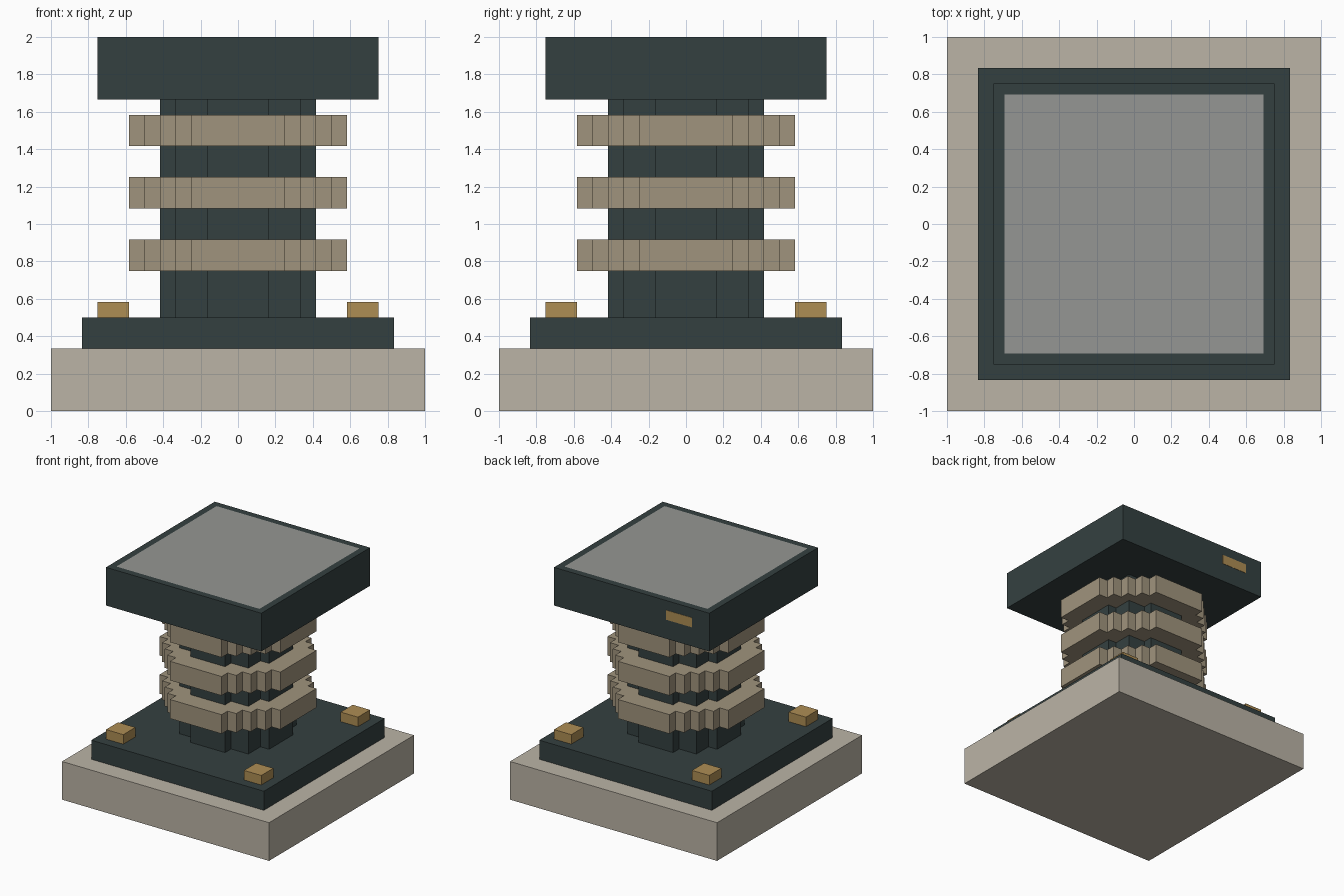
import bpy, bmesh

if "Cube" in bpy.data.objects:
    bpy.data.objects.remove(bpy.data.objects["Cube"])

U = 1 / 12  # block size: the model is 24 blocks wide


def material(name, hex_code):
    def lin(c):
        return c / 12.92 if c <= 0.04045 else ((c + 0.055) / 1.055) ** 2.4
    m = bpy.data.materials.new(name)
    m.diffuse_color = [lin(int(hex_code[i:i + 2], 16) / 255) for i in (0, 2, 4)] + [1]
    m.use_nodes = True
    m.node_tree.nodes["Principled BSDF"].inputs["Base Color"].default_value = m.diffuse_color
    return m


STONE = material("pale stone", "BBB4A6")
DARK = material("dark slate", "344040")
COIL = material("tan coil", "A0947D")
BRASS = material("brass", "AE8D54")
GREY = material("grey panel", "959693")


def finish(bm, name, *mats):
    bmesh.ops.recalc_face_normals(bm, faces=bm.faces)
    mesh = bpy.data.meshes.new(name)
    bm.to_mesh(mesh)
    bm.free()
    for m in mats:
        mesh.materials.append(m)
    ob = bpy.data.objects.new(name, mesh)
    bpy.context.collection.objects.link(ob)
    return ob


def prism(name, outline, z0, z1, *mats, top_inset=0):
    """Extrude an outline (in blocks) from z0 to z1; optionally inset the top."""
    bm = bmesh.new()
    base = bm.faces.new([bm.verts.new((x * U, y * U, z0 * U)) for x, y in outline])
    new = bmesh.ops.extrude_face_region(bm, geom=[base])["geom"]
    # keep the bottom cap closed
    for v in (g for g in new if isinstance(g, bmesh.types.BMVert)):
        v.co.z = z1 * U
    if not any(f.calc_center_median().z < z0 * U + 1e-5 for f in bm.faces):
        bmesh.ops.holes_fill(bm, edges=[e for e in bm.edges if e.is_boundary])
    if top_inset:
        top = max(bm.faces, key=lambda f: f.calc_center_median().z)
        bmesh.ops.inset_region(bm, faces=[top], thickness=top_inset * U)
        top.material_index = 1
    return finish(bm, name, *mats)


def rect(x0, x1, y0, y1):
    return [(x0, y0), (x1, y0), (x1, y1), (x0, y1)]


def square(r):
    return rect(-r, r, -r, r)


def stepped_round(quarter):
    """Turn a stepped quarter outline through four quadrants."""
    pts = []
    for _ in range(4):
        pts += quarter
        quarter = [(-y, x) for x, y in quarter]
    return pts


# Base slab and mounting plate
prism("base_slab", square(12), 0, 4, STONE)
prism("mounting_plate", square(10), 4, 6, DARK)

# Corner bolts
for sx in (-1, 1):
    for sy in (-1, 1):
        cx, cy = 8 * sx, 8 * sy
        prism("corner_bolt", rect(cx - 1, cx + 1, cy - 1, cy + 1), 6, 7, BRASS)

# Stepped round column
prism("column", stepped_round([(5, -2), (5, 2), (4, 2), (4, 4), (2, 4)][1:] + [(2, 5)]),
      6, 20, DARK)

# Three coil rings
RING = [(7, 3), (6, 3), (6, 4), (5, 4), (5, 5), (4, 5), (4, 6), (3, 6), (3, 7)]
for z in (9, 13, 17):
    prism("coil_ring", stepped_round(RING), z, z + 2, COIL)

# Head block with its grey top panel
prism("head_block", square(9), 20, 24, DARK, GREY, top_inset=1)

# Small brass tag on the back of the head
prism("back_tag", rect(-7, -4, 8.95, 9.03), 22, 23, BRASS)
